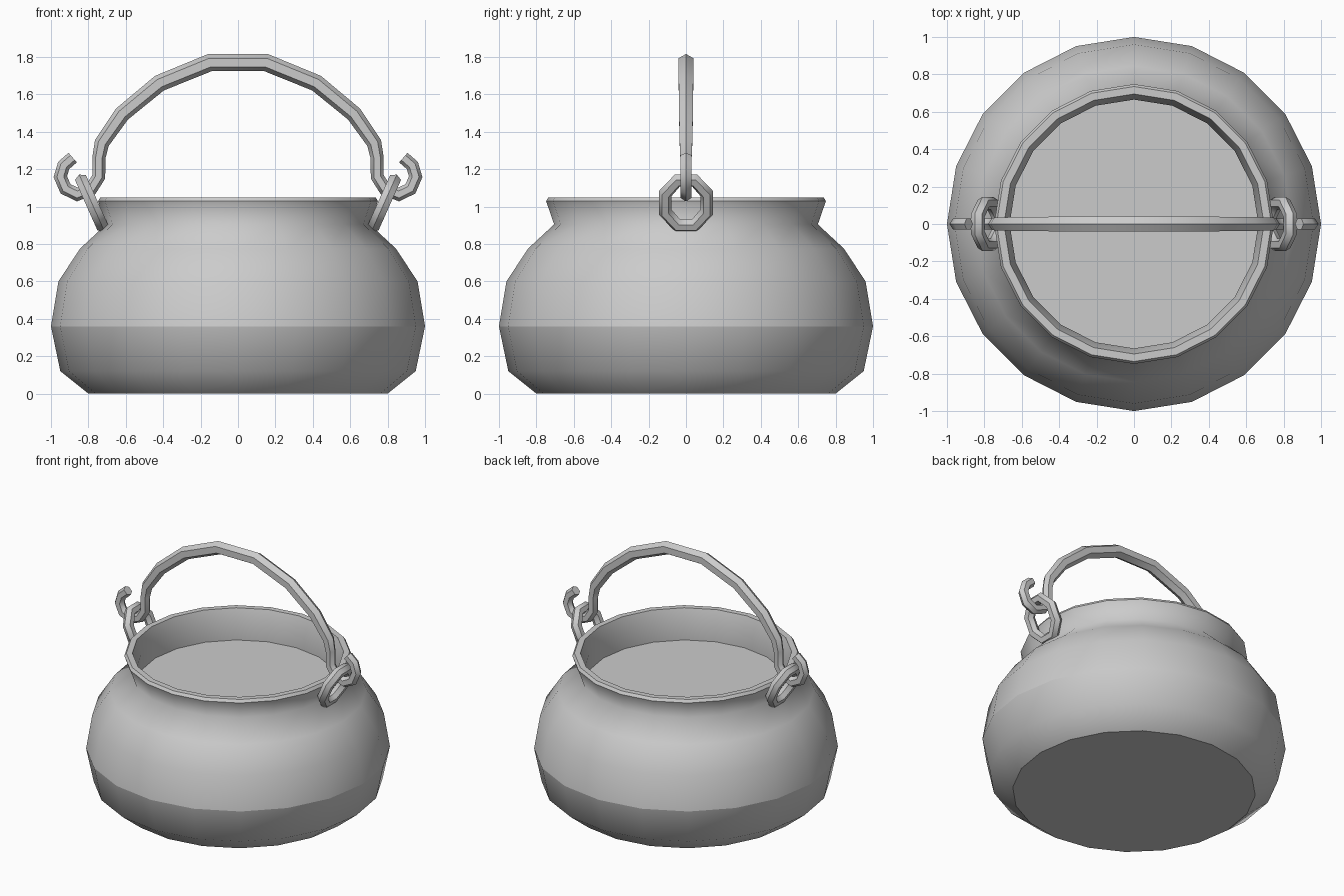
import bpy, bmesh, math
from mathutils import Vector, Matrix

if "Cube" in bpy.data.objects:
    bpy.data.objects.remove(bpy.data.objects["Cube"])


def finish(bm, name, angle=None):
    bmesh.ops.recalc_face_normals(bm, faces=bm.faces)
    me = bpy.data.meshes.new(name)
    bm.to_mesh(me)
    bm.free()
    ob = bpy.data.objects.new(name, me)
    bpy.context.collection.objects.link(ob)
    if angle:
        bpy.ops.object.select_all(action='DESELECT')
        ob.select_set(True)
        bpy.context.view_layer.objects.active = ob
        bpy.ops.object.shade_smooth_by_angle(angle=math.radians(angle))
    return ob


def bridge(bm, rings, closed=False):
    pairs = list(zip(rings, rings[1:]))
    if closed:
        pairs.append((rings[-1], rings[0]))
    for a, b in pairs:
        n = len(a)
        for i in range(n):
            j = (i + 1) % n
            bm.faces.new((a[i], a[j], b[j], b[i]))


# Pot: 20-sided lathe, outside then over the rim and down to the inner surface
SIDES = 20
profile = [(0.80, 0.0), (0.95, 0.12), (1.0, 0.36), (0.96, 0.60), (0.845, 0.775),
           (0.705, 0.905), (0.748, 1.03), (0.735, 1.05), (0.695, 1.05),
           (0.665, 0.95), (0.665, 0.83)]
sharp_rings = {0, 2, 6, 7, 8, 10}
bm = bmesh.new()
rings = []
for r, z in profile:
    rings.append([bm.verts.new((r * math.cos(2 * math.pi * i / SIDES),
                                r * math.sin(2 * math.pi * i / SIDES), z))
                  for i in range(SIDES)])
bridge(bm, rings)
bm.faces.new(rings[0])
bm.faces.new(rings[-1])
for f in bm.faces:
    f.smooth = True
for k in sharp_rings:
    ring = rings[k]
    for i in range(SIDES):
        bm.edges.get((ring[i], ring[(i + 1) % SIDES])).smooth = False
finish(bm, "pot")


# Handle: hexagonal bar swept along a mirrored path of (x, z, radius), hooked at the ends
half = [(0.15, 1.77, 0.046), (0.42, 1.66, 0.045), (0.62, 1.495, 0.043),
        (0.728, 1.34, 0.039), (0.744, 1.26, 0.035), (0.744, 1.16, 0.034),
        (0.785, 1.095, 0.034), (0.86, 1.065, 0.034), (0.922, 1.095, 0.034),
        (0.95, 1.16, 0.034), (0.932, 1.22, 0.034), (0.884, 1.262, 0.034)]
path = [(-x, z, r) for x, z, r in reversed(half)] + half
bm = bmesh.new()
rings = []
for i, (x, z, r) in enumerate(path):
    p = Vector((x, 0, z))
    a, b = path[max(i - 1, 0)], path[min(i + 1, len(path) - 1)]
    d_in = (Vector((x - a[0], 0, z - a[1])) if i else Vector((b[0] - x, 0, b[1] - z))).normalized()
    d_out = (Vector((b[0] - x, 0, b[1] - z)) if i < len(path) - 1 else d_in).normalized()
    t = (d_in + d_out).normalized()
    normal = Vector((-t.z, 0, t.x)) / t.dot(d_in)
    rings.append([bm.verts.new(p + normal * r * math.cos(k * math.pi / 3)
                               + Vector((0, r * math.sin(k * math.pi / 3), 0)))
                  for k in range(6)])
bridge(bm, rings)
bm.faces.new(rings[0])
bm.faces.new(rings[-1])
finish(bm, "handle", 48)


# Rings: eight-sided oval links leaning outward, one on each side
def link(name, side):
    bm = bmesh.new()
    rings = []
    for i in range(8):
        a = math.radians(22.5 + 45 * i)
        ring = []
        for k in range(6):
            b = k * math.pi / 3
            rad = 0.037 * math.cos(b)
            ring.append(bm.verts.new((0.037 * math.sin(b),
                                      (0.12 + rad) * math.cos(a),
                                      (0.142 + rad) * math.sin(a))))
        rings.append(ring)
    bridge(bm, rings, closed=True)
    bm.transform(Matrix.Translation((side * 0.782, 0, 1.02))
                 @ Matrix.Rotation(math.radians(24) * side, 4, 'Y'))
    finish(bm, name, 48)


link("right_ring", 1)
link("left_ring", -1)
